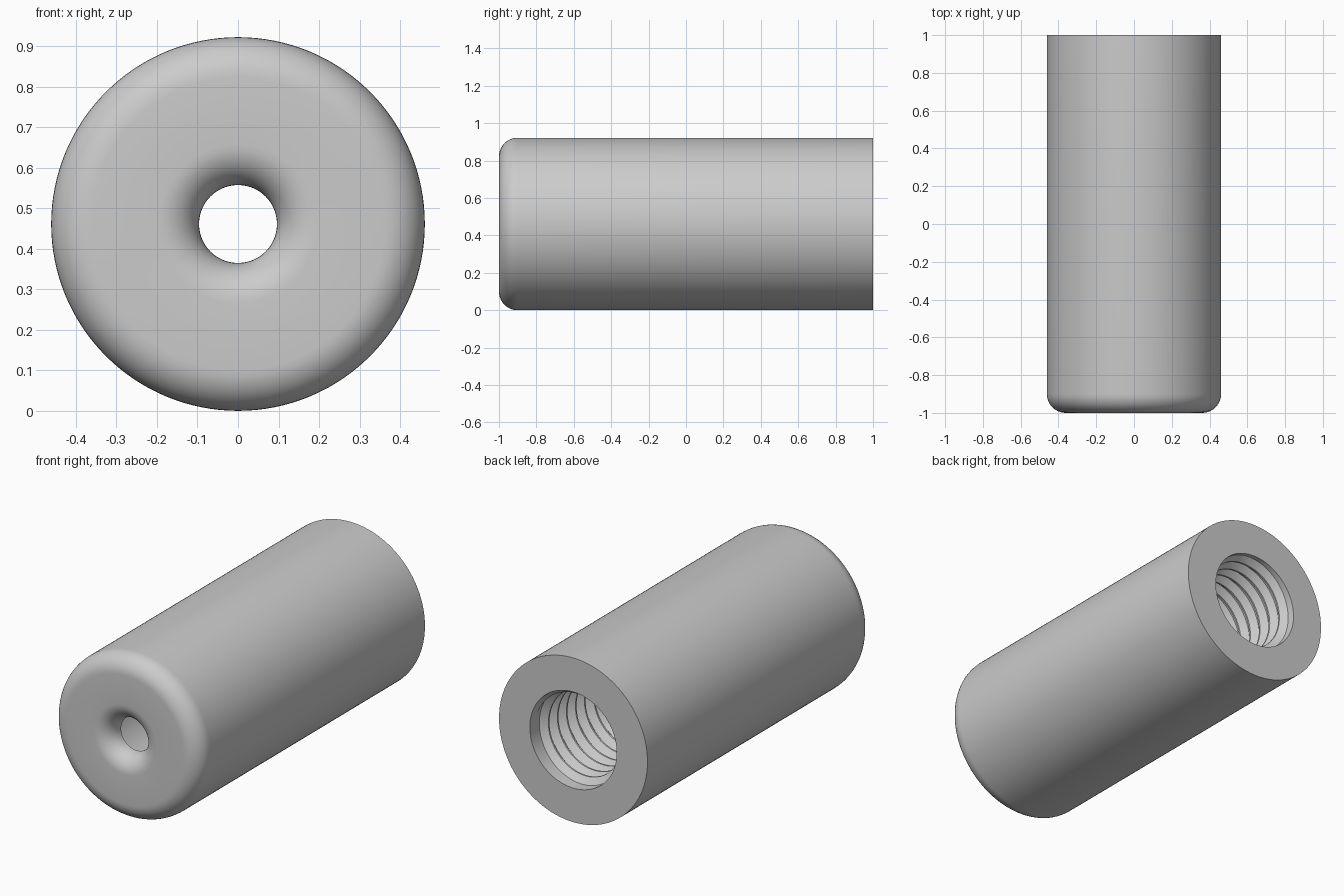
import bpy, bmesh, math

cube = bpy.data.objects.get("Cube")
if cube:
    bpy.data.objects.remove(cube, do_unlink=True)

R = 0.461          # outer radius, also the height of the axis
BORE = 0.27        # rear bore radius
HOLE = 0.096       # front hole radius
FILLET = 0.1
PITCH = 0.08
THREAD_LENGTH = 0.56
SEGMENTS = 128

grey = bpy.data.materials.new("plain grey")
grey.use_nodes = True
color = (0.6, 0.6, 0.6, 1)
grey.diffuse_color = color
grey.node_tree.nodes["Principled BSDF"].inputs["Base Color"].default_value = color


def ring_point(r, y, angle):
    return (r * math.cos(angle), y, R + r * math.sin(angle))


def finish(bm, name):
    bmesh.ops.recalc_face_normals(bm, faces=bm.faces)
    mesh = bpy.data.meshes.new(name)
    bm.to_mesh(mesh)
    bm.free()
    mesh.materials.append(grey)
    obj = bpy.data.objects.new(name, mesh)
    bpy.context.collection.objects.link(obj)
    bpy.ops.object.select_all(action="DESELECT")
    obj.select_set(True)
    bpy.context.view_layer.objects.active = obj
    bpy.ops.object.shade_smooth_by_angle(angle=math.radians(30))
    return obj


def arc(r_mid, y_mid, start, end, steps=10):
    pts = []
    for i in range(steps + 1):
        a = math.radians(start + (end - start) * i / steps)
        pts.append((r_mid + FILLET * math.cos(a), y_mid + FILLET * math.sin(a)))
    return pts


# Tube body: closed profile of (radius, y) spun round the long axis
profile = [(BORE, 1), (R, 1)]
profile += arc(R - FILLET, -1 + FILLET, 0, -90)
profile += arc(HOLE + FILLET, -1 + FILLET, -90, -180)
profile += [(BORE, -1 + FILLET)]
bm = bmesh.new()
rings = [[bm.verts.new(ring_point(r, y, math.tau * s / SEGMENTS))
          for s in range(SEGMENTS)] for r, y in profile]
for i, a in enumerate(rings):
    b = rings[(i + 1) % len(rings)]
    for s in range(SEGMENTS):
        t = (s + 1) % SEGMENTS
        bm.faces.new((a[s], a[t], b[t], b[s]))
finish(bm, "tube_body")

# Screw thread: a V ridge swept along a helix, fading out at both ends
STEPS = 96
total = int(THREAD_LENGTH / PITCH * STEPS)
bm = bmesh.new()
sections = []
for i in range(total + 1):
    fade = min(1, i / 24, (total - i) / 24)
    y = 1 - PITCH * (0.5 + i / STEPS)
    crest = BORE - 0.035 * fade
    section = [(BORE + 0.004, 0.48), (crest, 0.06), (crest, -0.06), (BORE + 0.004, -0.48)]
    angle = math.tau * i / STEPS
    sections.append([bm.verts.new(ring_point(r, y + k * PITCH, angle)) for r, k in section])
for a, b in zip(sections, sections[1:]):
    for k in range(4):
        n = (k + 1) % 4
        bm.faces.new((a[k], a[n], b[n], b[k]))
bm.faces.new(sections[0])
bm.faces.new(sections[-1])
finish(bm, "screw_thread")
